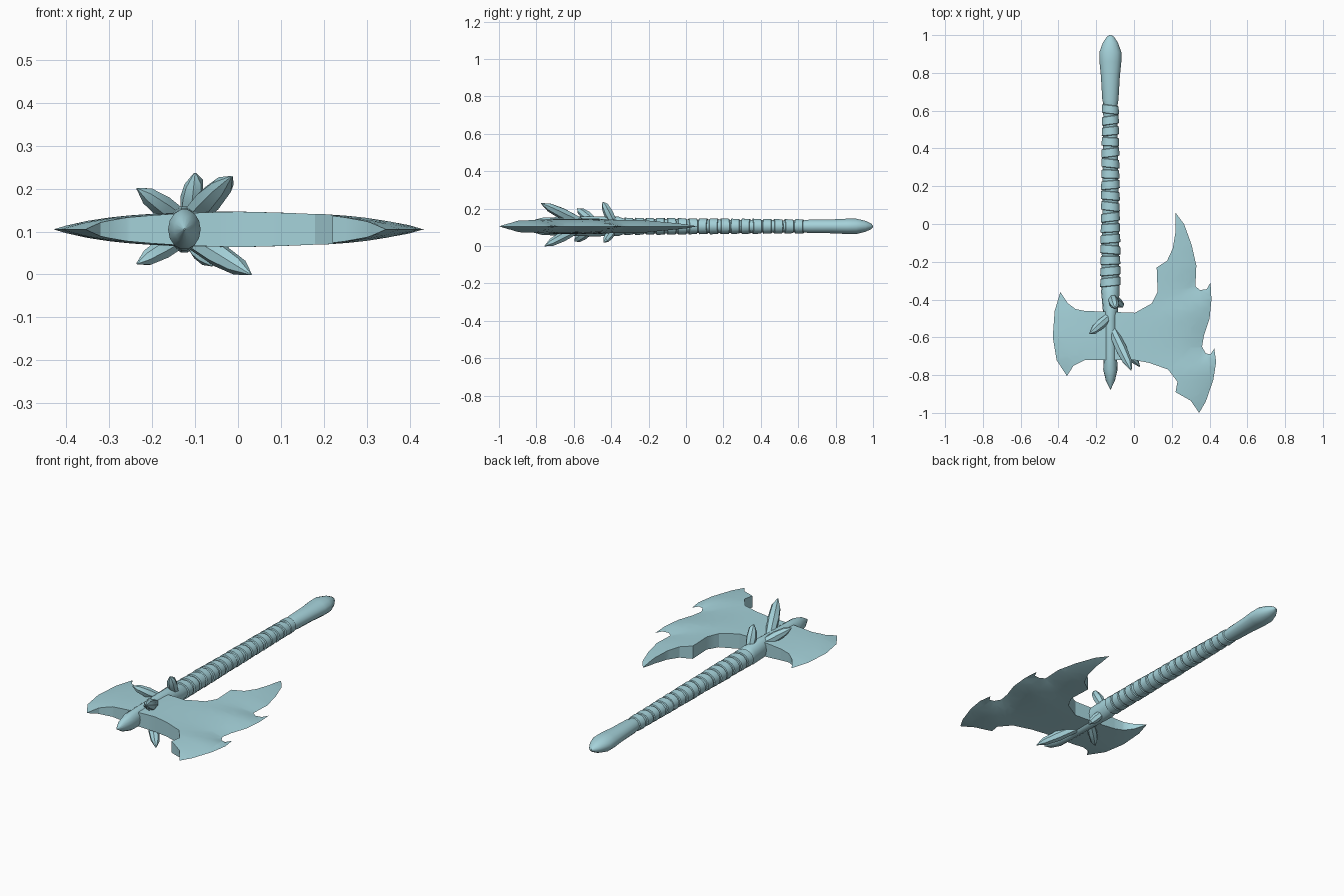
import bpy
import bmesh
import math
import random
from mathutils import Vector
from mathutils.geometry import intersect_point_line

random.seed(4)
AXIS_X, MID_Z = -0.125, 0.105

old = bpy.data.objects.get("Cube")
if old:
    bpy.data.objects.remove(old, do_unlink=True)

steel = bpy.data.materials.new("pale_teal")
steel.use_nodes = True
steel.diffuse_color = (0.376, 0.644, 0.70, 1)
steel.node_tree.nodes["Principled BSDF"].inputs["Base Color"].default_value = steel.diffuse_color


def finish(bm, name, location, angle):
    """Turn a bmesh into a shaded object."""
    bmesh.ops.recalc_face_normals(bm, faces=bm.faces)
    mesh = bpy.data.meshes.new(name)
    bm.to_mesh(mesh)
    bm.free()
    mesh.materials.append(steel)
    obj = bpy.data.objects.new(name, mesh)
    obj.location = location
    bpy.context.collection.objects.link(obj)
    bpy.ops.object.select_all(action='DESELECT')
    obj.select_set(True)
    bpy.context.view_layer.objects.active = obj
    bpy.ops.object.shade_smooth_by_angle(angle=math.radians(angle))
    return obj


def tube(name, sections, sides, location, direction, angle=35):
    """Loft elliptical sections (distance, width, height, tilt) along a direction."""
    bm = bmesh.new()
    rings = []
    for dist, width, height, tilt in sections:
        ring = []
        for i in range(sides):
            a = math.tau * i / sides
            ring.append(bm.verts.new((width * math.cos(a), height * math.sin(a),
                                      dist + tilt * math.cos(a))))
        rings.append(ring)
    for low, high in zip(rings, rings[1:]):
        for i in range(sides):
            j = (i + 1) % sides
            bm.faces.new((low[i], low[j], high[j], high[i]))
    bm.faces.new(rings[0])
    bm.faces.new(rings[-1])
    turn = direction.to_track_quat('Z', 'Y').to_matrix()
    bmesh.ops.rotate(bm, verts=bm.verts, matrix=turn)
    return finish(bm, name, location, angle)


# Handle: front spike, collar, wrapped grip and rounded pommel
shaft = [(-0.875, 0.002, 0.002, 0), (-0.83, 0.024, 0.03, 0), (-0.77, 0.038, 0.047, 0),
         (-0.7, 0.035, 0.05, 0), (-0.5, 0.036, 0.055, 0), (-0.36, 0.049, 0.053, 0)]
bands, start, end = 17, -0.33, 0.64
step = (end - start) / bands
for i in range(bands):
    y = start + i * step
    r = 0.055 - 0.011 * i / bands + random.uniform(-0.001, 0.001)
    tilt = random.uniform(-0.007, 0.007)
    for offset, radius in ((0, r - 0.007), (0.003, r), (step - 0.013, r - 0.002), (step - 0.01, r - 0.008)):
        shaft.append((y + offset, radius, radius * 0.87, tilt))
shaft += [(0.66, 0.043, 0.037, 0), (0.78, 0.05, 0.038, 0), (0.86, 0.058, 0.042, 0),
          (0.91, 0.058, 0.042, 0), (0.96, 0.04, 0.03, 0), (0.99, 0.02, 0.015, 0),
          (1.0, 0.005, 0.004, 0)]
tube("handle", shaft, 14, (AXIS_X, 0, MID_Z), Vector((0, 1, 0)))

# Blade outline: two cutting edges joined by the lower and upper backs
left_edge = [(-.39, -.36), (-.42, -.46), (-.43, -.6), (-.41, -.72), (-.355, -.805)]
lower_back = [(-.32, -.75), (-.26, -.72), (0, -.72), (.08, -.735), (.18, -.77),
              (.23, -.835), (.22, -.89), (.3, -.935)]
right_edge = [(.345, -1), (.38, -.94), (.42, -.825), (.435, -.73), (.425, -.66),
              (.405, -.69), (.38, -.685), (.36, -.65), (.37, -.59), (.4, -.5), (.41, -.4),
              (.405, -.31), (.385, -.345), (.35, -.35), (.325, -.33), (.33, -.22),
              (.305, -.11), (.265, 0), (.22, .06)]
upper_back = [(.22, -.04), (.205, -.13), (.175, -.195), (.12, -.23), (.125, -.36),
              (.095, -.42), (.005, -.47), (-.26, -.46), (-.31, -.45), (-.35, -.42)]


def edge_distance(point):
    best = 9.0
    for edge in (left_edge, right_edge):
        for a, b in zip(edge, edge[1:]):
            a, b = Vector((*a, 0)), Vector((*b, 0))
            near, t = intersect_point_line(point, a, b)
            near = a if t < 0 else b if t > 1 else near
            best = min(best, (point - near).length)
    return best


bm = bmesh.new()
face = bm.faces.new([bm.verts.new((x, y, 0))
                     for x, y in left_edge + lower_back + right_edge + upper_back])
bmesh.ops.inset_region(bm, faces=[face], thickness=0.01, use_boundary=True, use_even_offset=True)
bmesh.ops.triangulate(bm, faces=bm.faces)

# Slice into a grid so the surface can swell toward the middle
for i in range(-20, 2):
    for normal in ((1, 0, 0), (0, 1, 0)):
        centre = Vector(normal) * i * 0.05
        if normal[0]:
            centre.x += 0.5
        bmesh.ops.bisect_plane(bm, geom=bm.verts[:] + bm.edges[:] + bm.faces[:],
                               plane_co=centre, plane_no=normal)
for v in bm.verts:
    if not v.is_boundary:
        v.co.z = 0.044 * (1 - math.exp(-edge_distance(v.co) / 0.13))

# Mirror the swollen side to the underside and weld the rim
copy = bmesh.ops.duplicate(bm, geom=bm.verts[:] + bm.edges[:] + bm.faces[:])
for item in copy["geom"]:
    if isinstance(item, bmesh.types.BMVert):
        item.co.z *= -1
bmesh.ops.remove_doubles(bm, verts=bm.verts, dist=0.0001)
finish(bm, "double_blade", (0, 0, MID_Z), 30)

# Crystal-like spikes around the head: base, tip, radius
spikes = {
    "upper_long_spike": ((-.12, -.55, .12), (-.015, -.775, .228), .031),
    "upper_side_spike": ((-.12, -.48, .12), (-.235, -.58, .2), .027),
    "upper_rear_spike": ((-.115, -.385, .12), (-.1, -.445, .236), .027),
    "lower_long_spike": ((-.12, -.58, .09), (.03, -.755, 0), .028),
    "lower_side_spike": ((-.12, -.5, .09), (-.235, -.595, .025), .025),
    "lower_rear_spike": ((-.115, -.385, .09), (-.06, -.44, .02), .024),
}
for name, (base, tip, r) in spikes.items():
    base, tip = Vector(base), Vector(tip)
    length = (tip - base).length
    tube(name, [(0, r * .8, r * .8, 0), (length * .5, r, r, 0),
                (length * .8, r * .8, r * .75, r * .3), (length, .003, .002, 0)],
         7, base, tip - base)
